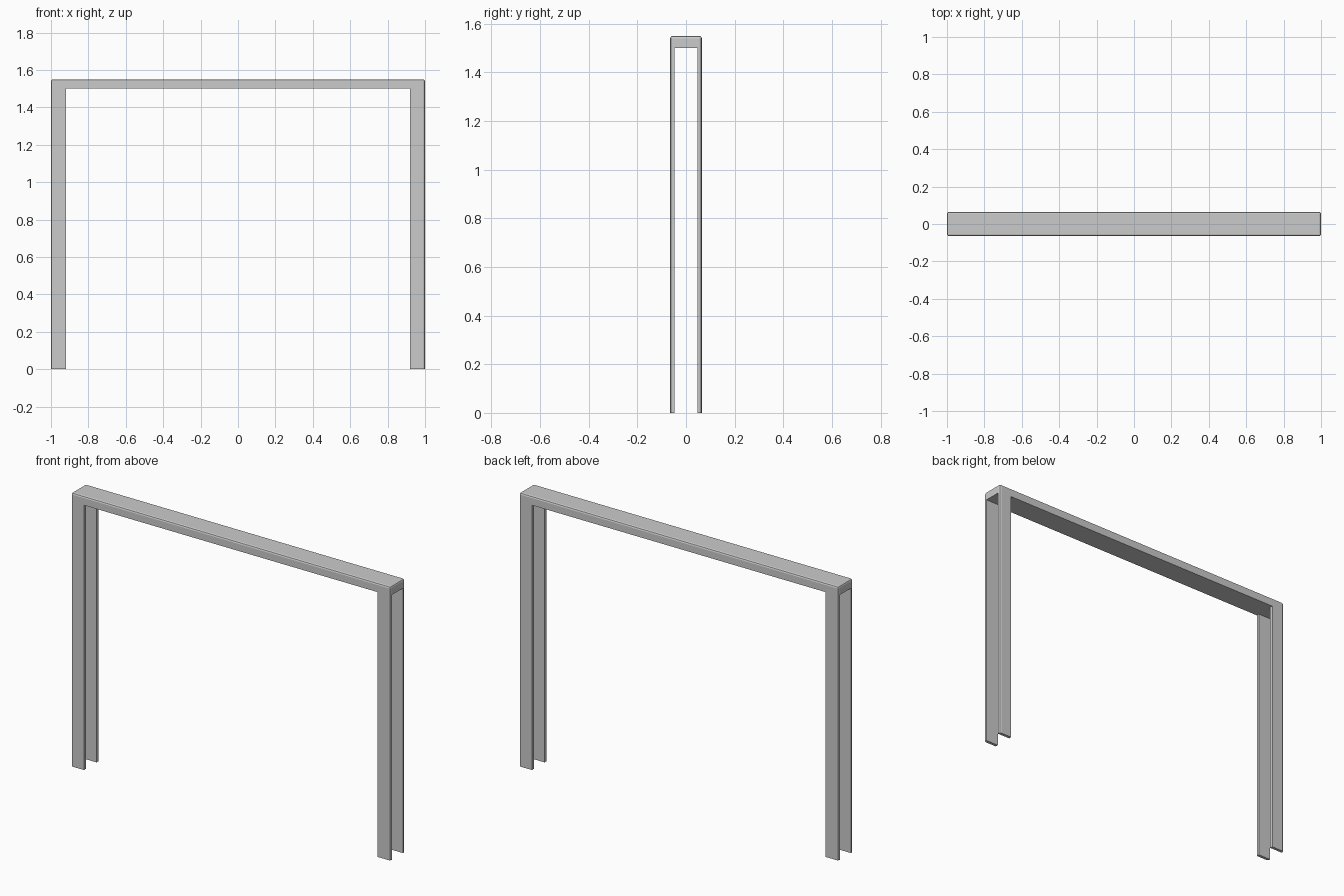
import bpy, bmesh

if "Cube" in bpy.data.objects:
    bpy.data.objects.remove(bpy.data.objects["Cube"])

HALF_X, HALF_Y, TOP = 1.0, 0.065, 1.55      # outer size
OPEN_X, SLOT_Y, UNDER = 0.92, 0.048, 1.5    # openings below the beam


def box(name, hx, hy, z0, z1):
    bm = bmesh.new()
    bmesh.ops.create_cube(bm, size=1)
    for v in bm.verts:
        v.co = (v.co.x * 2 * hx, v.co.y * 2 * hy, z1 if v.co.z > 0 else z0)
    mesh = bpy.data.meshes.new(name)
    bm.to_mesh(mesh)
    bm.free()
    obj = bpy.data.objects.new(name, mesh)
    bpy.context.collection.objects.link(obj)
    return obj


# Frame body: block with rounded top rim and upright corners, flat at the floor
frame = box("table_frame", HALF_X, HALF_Y, 0, TOP)
bm = bmesh.new()
bm.from_mesh(frame.data)
edges = [e for e in bm.edges if any(v.co.z > 0.1 for v in e.verts)]
bmesh.ops.bevel(bm, geom=edges, offset=0.01, segments=2, profile=0.5,
                affect='EDGES')
bm.to_mesh(frame.data)
bm.free()

# Front-to-back opening and end-to-end slot leave four flat legs under a beam
cutters = [box("opening_cutter", OPEN_X, 0.3, -0.2, UNDER),
           box("slot_cutter", 1.3, SLOT_Y, -0.2, UNDER)]
for cutter in cutters:
    mod = frame.modifiers.new(cutter.name, 'BOOLEAN')
    mod.operation = 'DIFFERENCE'
    mod.solver = 'EXACT'
    mod.object = cutter
    cutter.hide_render = True
    cutter.display_type = 'WIRE'
